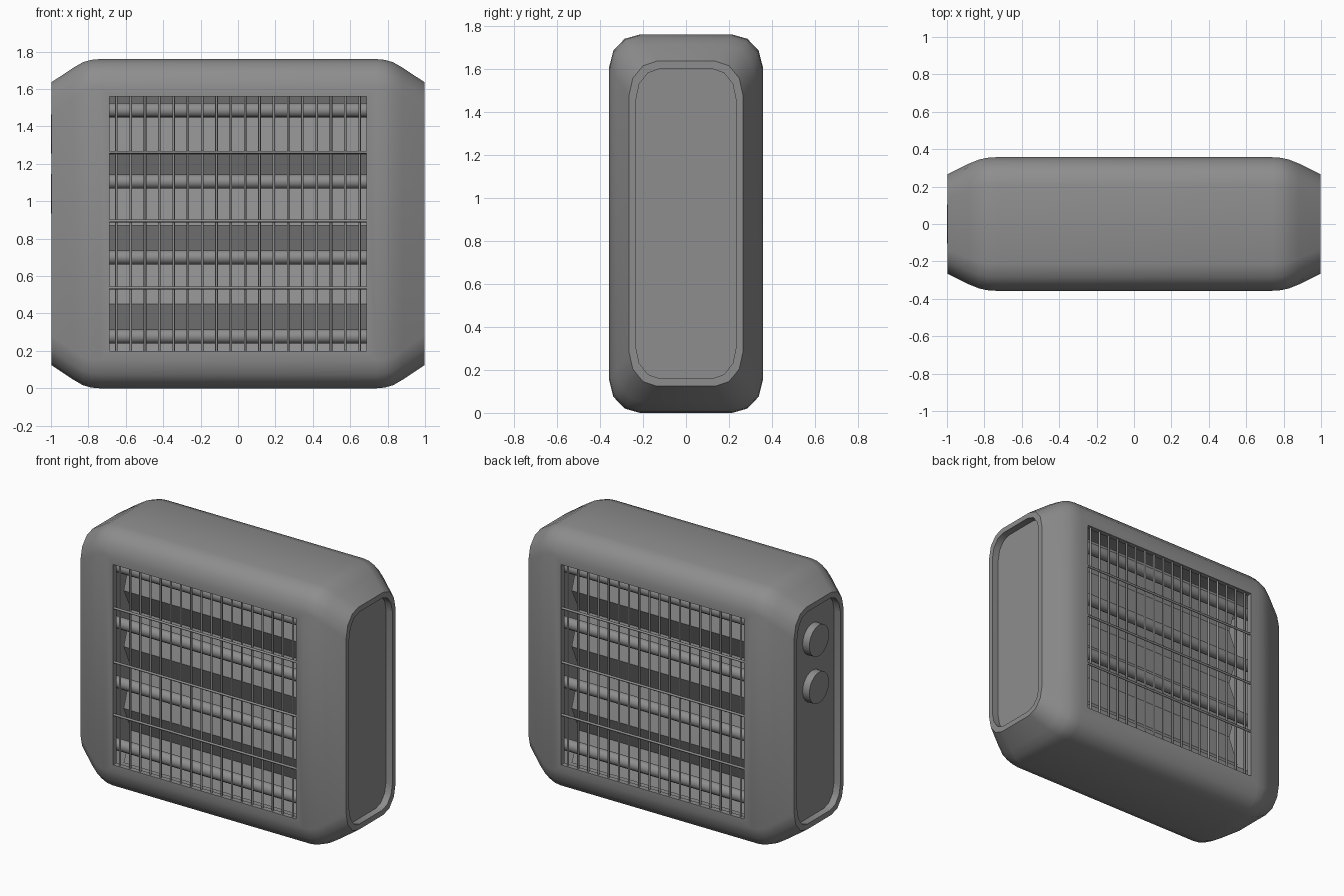
import bpy, bmesh, math
from mathutils import Matrix

if "Cube" in bpy.data.objects:
    bpy.data.objects.remove(bpy.data.objects["Cube"])

MID_Z = 0.88
GREY = bpy.data.materials.new("dark_grey")
GREY.diffuse_color = (0.27, 0.27, 0.27, 1)
GREY.use_nodes = True
GREY.node_tree.nodes["Principled BSDF"].inputs["Base Color"].default_value = GREY.diffuse_color


def finish(bm, name, smooth=None):
    me = bpy.data.meshes.new(name)
    bm.to_mesh(me)
    bm.free()
    me.materials.append(GREY)
    ob = bpy.data.objects.new(name, me)
    bpy.context.collection.objects.link(ob)
    if smooth:
        shade(ob, smooth)
    return ob


def shade(ob, angle):
    bpy.ops.object.select_all(action='DESELECT')
    bpy.context.view_layer.objects.active = ob
    ob.select_set(True)
    bpy.ops.object.shade_smooth_by_angle(angle=math.radians(angle))


def section(x, hy, hz, ry, rz):
    """Rounded rectangle in the y-z plane, three segments per corner."""
    pts = []
    for sy, sz, start in ((1, 1, 0), (-1, 1, 90), (-1, -1, 180), (1, -1, 270)):
        for k in range(4):
            a = math.radians(start + 30 * k)
            pts.append((x, sy * (hy - ry) + ry * math.cos(a),
                        MID_Z + sz * (hz - rz) + rz * math.sin(a)))
    return pts


def loft(name, half):
    """Closed body through mirrored sections, listed from the end inwards."""
    bm = bmesh.new()
    stations = [(-s[0],) + s[1:] for s in half] + half[::-1]
    rings = [[bm.verts.new(p) for p in section(*s)] for s in stations]
    for a, b in zip(rings, rings[1:]):
        for i in range(len(a)):
            j = (i + 1) % len(a)
            bm.faces.new((a[i], a[j], b[j], b[i]))
    bm.faces.new(rings[0])
    bm.faces.new(rings[-1])
    bmesh.ops.recalc_face_normals(bm, faces=bm.faces)
    return finish(bm, name)


def cut(ob, cutter):
    cutter.hide_render = True
    mod = ob.modifiers.new("cut", 'BOOLEAN')
    mod.operation = 'DIFFERENCE'
    mod.solver = 'EXACT'
    mod.object = cutter
    bpy.context.view_layer.objects.active = ob
    bpy.ops.object.modifier_apply(modifier="cut")
    bpy.data.objects.remove(cutter)


def rod(name, p, length, r, axis, sides=8):
    bm = bmesh.new()
    bmesh.ops.create_cone(bm, cap_ends=True, segments=sides, radius1=r, radius2=r, depth=length)
    if axis == 'X':
        bmesh.ops.rotate(bm, verts=bm.verts, matrix=Matrix.Rotation(math.pi / 2, 3, 'Y'))
    bmesh.ops.translate(bm, verts=bm.verts, vec=p)
    return finish(bm, name, 50)


# housing: lofted along x, with a rim and a recessed panel at each end
housing = loft("housing", [
    (0.95, 0.232, 0.72, 0.11, 0.14), (0.998, 0.232, 0.72, 0.11, 0.14),
    (0.998, 0.265, 0.756, 0.13, 0.16), (0.88, 0.324, 0.834, 0.14, 0.155),
    (0.83, 0.344, 0.863, 0.14, 0.15), (0.785, 0.354, 0.876, 0.142, 0.15),
    (0.74, 0.357, 0.88, 0.143, 0.15)])

# hollow inside, and a rectangular opening through front and back
cut(housing, loft("cavity_cutter", [
    (0.91, 0.27, 0.77, 0.12, 0.14), (0.85, 0.302, 0.815, 0.12, 0.13),
    (0.75, 0.322, 0.845, 0.12, 0.13)]))
bm = bmesh.new()
bmesh.ops.create_cube(bm, size=1, matrix=Matrix.Translation((0, 0, MID_Z)) @
                      Matrix.Diagonal((1.375, 1.2, 1.36, 1)))
cut(housing, finish(bm, "opening_cutter"))
shade(housing, 35)

for side, s in (("front", -1), ("back", 1)):
    # folded reflector: ridges towards the grille, valleys behind the tubes
    fold_z = (1.66, 1.48, 1.25, 1.09, 0.87, 0.69, 0.45, 0.27, 0.08)
    bm = bmesh.new()
    fold = [(0.085 if i % 2 == 0 else 0.003, z) for i, z in enumerate(fold_z)]
    left = [bm.verts.new((-0.80, s * y, z)) for y, z in fold]
    right = [bm.verts.new((0.80, s * y, z)) for y, z in fold]
    for i in range(len(fold) - 1):
        quad = (left[i], left[i + 1], right[i + 1], right[i])
        bm.faces.new(quad if s < 0 else quad[::-1])
    finish(bm, side + "_reflector")

    # heating tubes
    for z in (1.487, 1.105, 0.70, 0.277):
        rod(side + "_heating_tube", (0, s * 0.23, z), 1.56, 0.038, 'X', 16)

    # grille wires
    for i in range(18):
        rod(side + "_upright_wire", (-0.65 + i * 1.3 / 17, s * 0.338, MID_Z), 1.36, 0.007, 'Z')
    for z in (1.262, 0.895, 0.537):
        rod(side + "_cross_wire", (0, s * 0.347, z), 1.375, 0.008, 'X')

# control knobs on the left end
for z in (1.36, 1.04):
    rod("control_knob", (-0.97, 0, z), 0.06, 0.105, 'X', 32)
